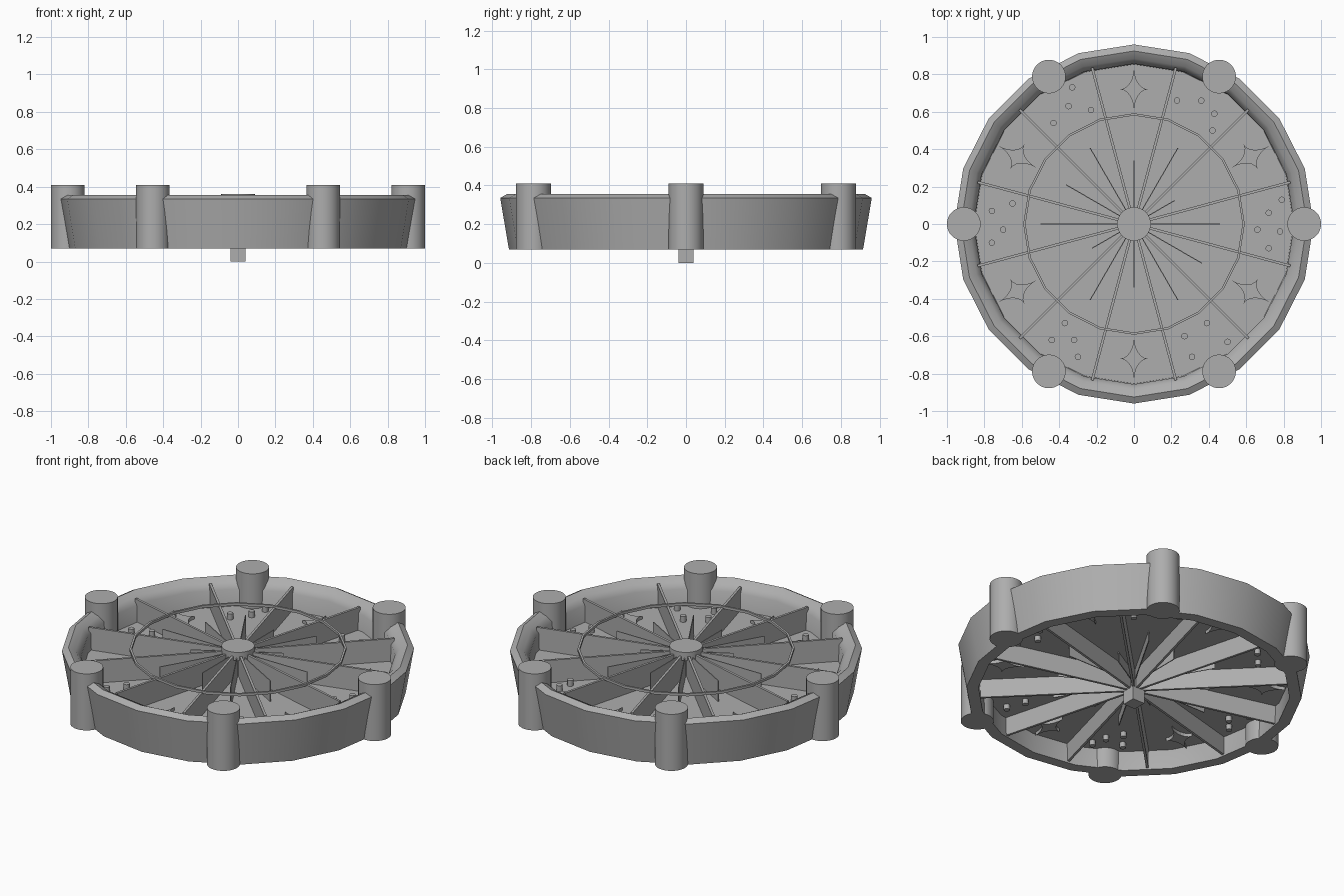
import bpy, bmesh
from math import sin, cos, pi, radians

cube = bpy.data.objects.get("Cube")
if cube:
    bpy.data.objects.remove(cube, do_unlink=True)

grey = bpy.data.materials.new("plain grey")
grey.use_nodes = True
grey.diffuse_color = (0.42, 0.42, 0.42, 1)
grey.node_tree.nodes["Principled BSDF"].inputs["Base Color"].default_value = grey.diffuse_color

FLOOR = 0.2


def finish(name, bm, smooth=False):
    bmesh.ops.recalc_face_normals(bm, faces=bm.faces)
    mesh = bpy.data.meshes.new(name)
    bm.to_mesh(mesh)
    bm.free()
    mesh.materials.append(grey)
    ob = bpy.data.objects.new(name, mesh)
    bpy.context.collection.objects.link(ob)
    if smooth:
        bpy.ops.object.select_all(action='DESELECT')
        ob.select_set(True)
        bpy.context.view_layer.objects.active = ob
        bpy.ops.object.shade_smooth_by_angle(angle=radians(40))
    return ob


def prism(name, outline, z0, z1, smooth=False):
    bm = bmesh.new()
    face = bm.faces.new([bm.verts.new((x, y, z0)) for x, y in outline])
    up = bmesh.ops.extrude_face_region(bm, geom=[face])
    for v in up["geom"]:
        if isinstance(v, bmesh.types.BMVert):
            v.co.z = z1
    return finish(name, bm, smooth)


def circle(r, n, cx=0, cy=0):
    return [(cx + r * cos(2 * pi * i / n), cy + r * sin(2 * pi * i / n)) for i in range(n)]


def lathe(name, profile, n):
    # closed (radius, height) profile swept round the z axis
    bm = bmesh.new()
    rings = [[bm.verts.new((x, y, z)) for x, y in circle(r, n)] for r, z in profile]
    for a, b in zip(rings, rings[1:] + rings[:1]):
        for i in range(n):
            j = (i + 1) % n
            bm.faces.new((a[i], a[j], b[j], b[i]))
    return finish(name, bm, True)


def turned(points, deg):
    c, s = cos(radians(deg)), sin(radians(deg))
    return [(x * c - y * s, x * s + y * c) for x, y in points]


def radial_plank(name, deg, length, width, z0, z1):
    w = width / 2
    prism(name, turned([(0, -w), (length, -w), (length, w), (0, w)], deg), z0, z1)


# Flared outer rim with a rounded top, and the floor inside it
lathe("rim", [(0.915, 0.07), (0.96, 0.335), (0.925, 0.355), (0.885, 0.335),
              (0.857, 0.3), (0.85, 0.07)], 20)
prism("floor", circle(0.87, 20), FLOOR - 0.01, FLOOR)

# Thin ring lying on the spokes
lathe("inner_ring", [(0.58, 0.33), (0.592, 0.33), (0.592, 0.345), (0.58, 0.345)], 20)

# Six pillars round the rim
for k in range(6):
    (x, y), = turned([(0.91, 0)], 60 * k)
    prism(f"pillar_{k + 1}", circle(0.09, 32, x, y), 0.07, 0.41, True)

# Twelve full spokes, with a shorter fin between each pair
fins = [0.46, 0.25, 0.47, 0.34, 0.47, 0.42, 0.5, 0.26, 0.47, 0.34, 0.47, 0.42]
for k, length in enumerate(fins):
    radial_plank(f"spoke_{k + 1}", 30 * k + 15, 0.865, 0.014, 0.08, 0.335)
    radial_plank(f"fin_{k + 1}", 30 * k, length, 0.005, 0.13, 0.325)

# Hub cap and square axle
prism("hub_cap", circle(0.09, 32), 0.31, 0.36, True)
prism("axle", [(-0.04, -0.04), (0.04, -0.04), (0.04, 0.04), (-0.04, 0.04)], 0, 0.32)

# Four-pointed stars with curved sides
star = []
for k in range(4):
    for i in range(6):
        t = i / 6 * pi / 2
        corner = [(1 - sin(t), 1 - cos(t))]
        x, y = turned(corner, 90 * k)[0]
        star.append((0.72 + 0.115 * x, 0.075 * y))
for k in range(6):
    prism(f"star_{k + 1}", turned(star, 60 * k + 30), FLOOR - 0.03, FLOOR + 0.02)

# Small round studs scattered between the stars
studs = [(-.35, .63), (-.43, .54), (-.33, .73), (-.23, .61), (.23, .66), (.36, .66),
         (.43, .59), (.42, .5), (.66, -.03), (.72, .06), (.79, .13), (.72, -.13),
         (.78, -.04), (-.76, .07), (-.65, .11), (-.7, -.03), (-.76, -.1), (-.37, -.53),
         (-.44, -.62), (-.32, -.62), (-.3, -.71), (.39, -.53), (.27, -.6), (.31, -.71),
         (.5, -.63)]
for k, (x, y) in enumerate(studs):
    prism(f"stud_{k + 1}", circle(0.017, 12, x, y), FLOOR - 0.04, FLOOR + 0.035, True)
